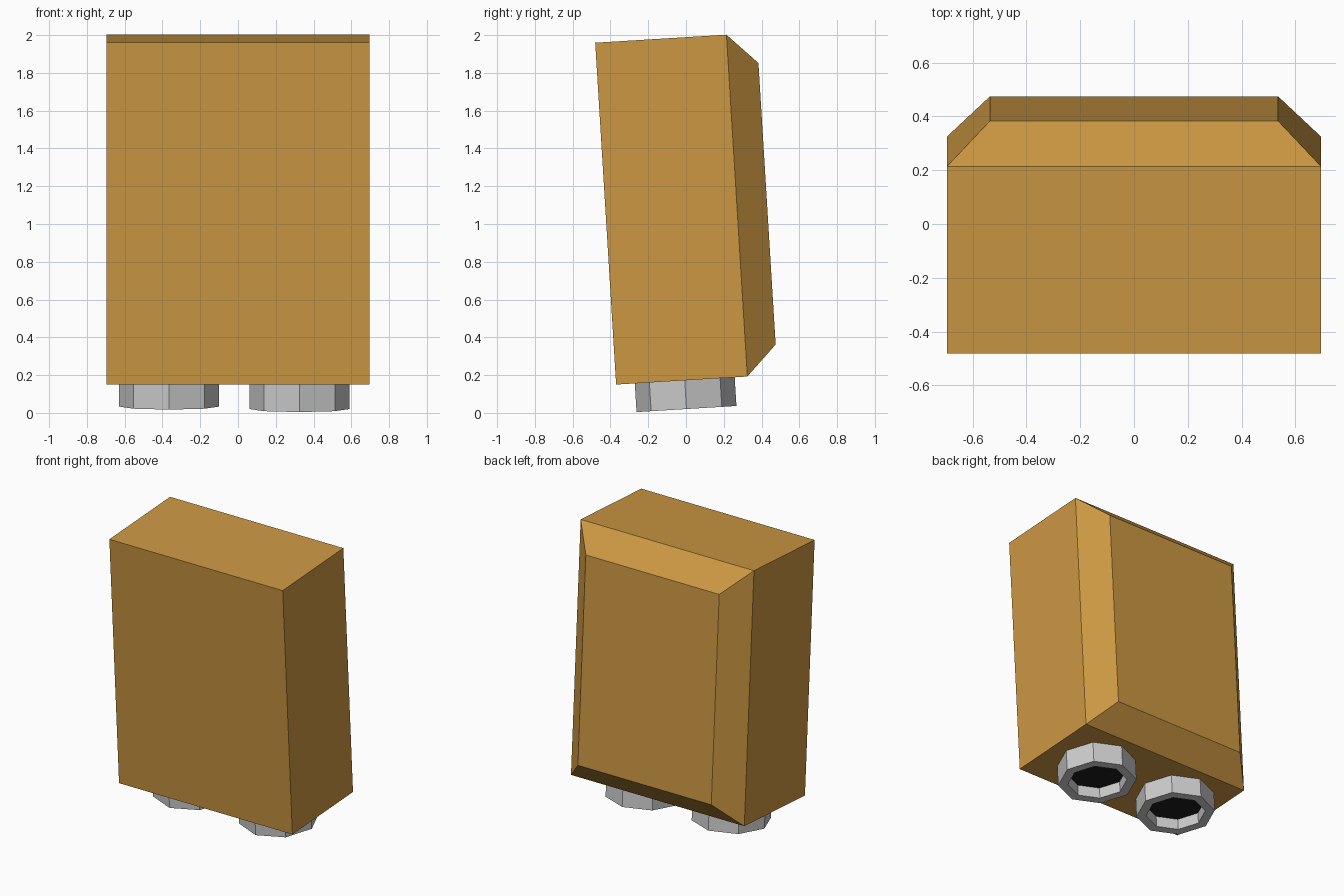
import bpy, bmesh
from math import radians, cos, sin, pi

if "Cube" in bpy.data.objects:
    bpy.data.objects.remove(bpy.data.objects["Cube"])

TILT = radians(3.5)
PIVOT = (0, -0.37, 0.15)   # lower front edge of the pack


def material(name, rgb):
    m = bpy.data.materials.new(name)
    m.diffuse_color = (*rgb, 1)
    m.use_nodes = True
    m.node_tree.nodes["Principled BSDF"].inputs["Base Color"].default_value = m.diffuse_color
    return m


def loft(name, rings, mat=None, cap_start=False, cap_end=False):
    """Skin consecutive rings of points, then lean the object back."""
    bm = bmesh.new()
    loops = [[bm.verts.new(p) for p in r] for r in rings]
    n = len(loops[0])
    for a, b in zip(loops, loops[1:]):
        for i in range(n):
            j = (i + 1) % n
            bm.faces.new((a[i], a[j], b[j], b[i]))
    if cap_start:
        bm.faces.new(loops[0][::-1])
    if cap_end:
        bm.faces.new(loops[-1])
    if len(loops) > 1:
        bmesh.ops.recalc_face_normals(bm, faces=bm.faces)
    me = bpy.data.meshes.new(name)
    bm.to_mesh(me)
    bm.free()
    ob = bpy.data.objects.new(name, me)
    bpy.context.collection.objects.link(ob)
    ob.location = PIVOT
    ob.rotation_euler.x = TILT
    if mat:
        me.materials.append(mat)
    return ob


def rect(y, inset):
    w, h = 0.695 - inset, 1.813
    return [(-w, y, inset), (w, y, inset), (w, y, h - inset), (-w, y, h - inset)]


def octagon(cx, r, z):
    return [(cx + r * cos(i * pi / 4), 0.364 + r * sin(i * pi / 4), z) for i in range(8)]


ochre = material("ochre", (0.6, 0.31, 0.055))
black = material("black", (0.012, 0.012, 0.012))

# Box body with a bevelled raised back panel
loft("pack_body", [rect(0, 0), rect(0.696, 0), rect(0.856, 0.16)], ochre, True, True)

# Two hollow octagonal nozzles, one sitting slightly higher
for side, cx, low in (("left", -0.365, -0.139), ("right", 0.325, -0.152)):
    loft(side + "_nozzle", [octagon(cx, 0.265, 0.02), octagon(cx, 0.265, low),
                            octagon(cx, 0.2, low), octagon(cx, 0.2, low + 0.085)],
         cap_start=True)
    # Dark floor inside the nozzle, facing down
    loft(side + "_nozzle_floor", [octagon(cx, 0.2, low + 0.08)], black, cap_start=True)
